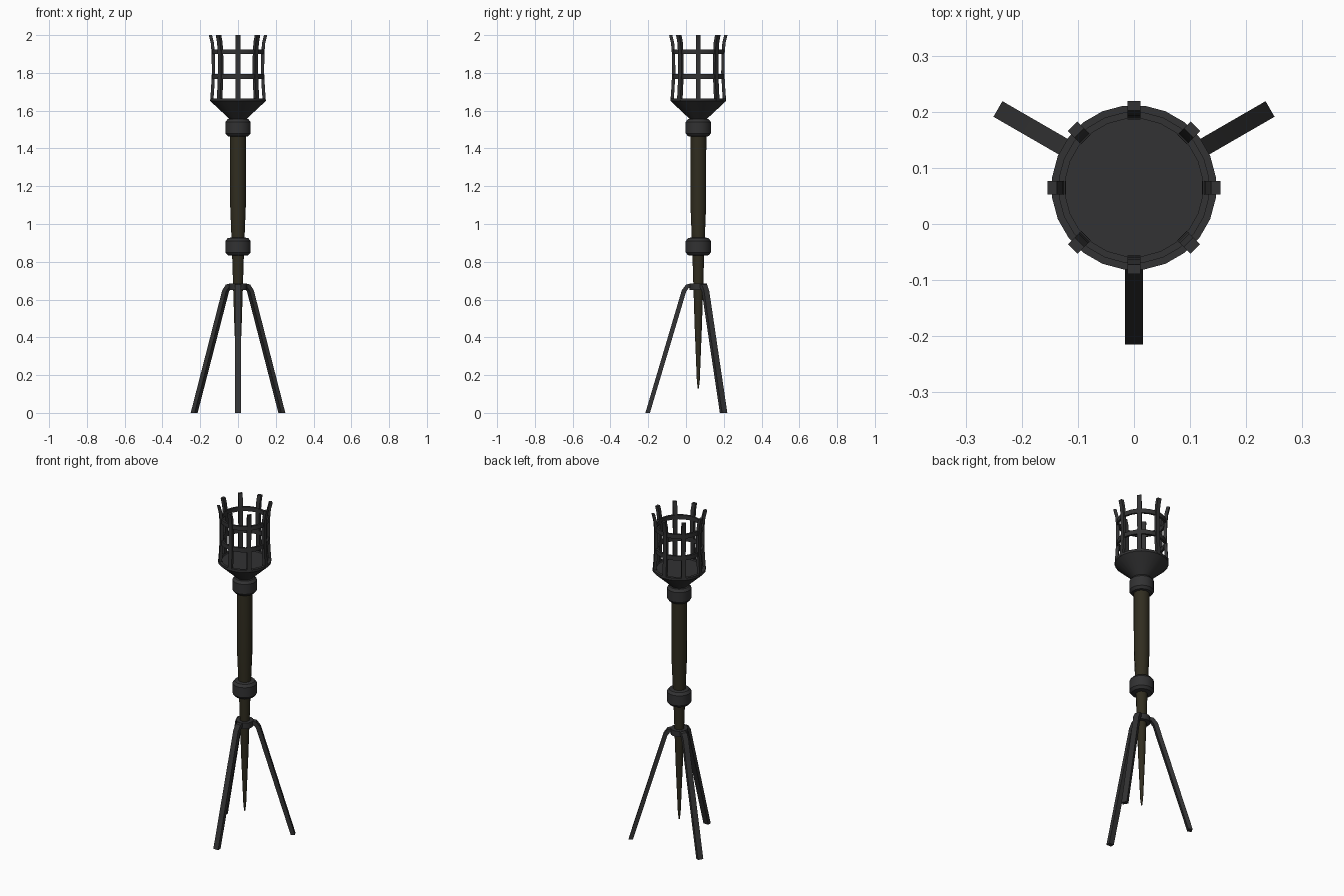
import bpy, bmesh, math
from mathutils import Vector, Matrix

if "Cube" in bpy.data.objects:
    bpy.data.objects.remove(bpy.data.objects["Cube"])

AXIS_Y = 0.065  # centre line of the pole


def material(name, rgb):
    m = bpy.data.materials.new(name)
    m.diffuse_color = (*rgb, 1)
    m.use_nodes = True
    m.node_tree.nodes["Principled BSDF"].inputs["Base Color"].default_value = m.diffuse_color
    return m


IRON = material("dark_iron", (0.032, 0.032, 0.033))
WOOD = material("dark_wood", (0.030, 0.026, 0.014))


def finish(name, bm, mat, angle=35):
    bmesh.ops.recalc_face_normals(bm, faces=bm.faces)
    me = bpy.data.meshes.new(name)
    bm.to_mesh(me)
    bm.free()
    me.materials.append(mat)
    ob = bpy.data.objects.new(name, me)
    ob.location.y = AXIS_Y
    bpy.context.collection.objects.link(ob)
    bpy.context.view_layer.objects.active = ob
    ob.select_set(True)
    bpy.ops.object.shade_smooth_by_angle(angle=math.radians(angle))
    ob.select_set(False)
    return ob


def lathe(name, profile, mat, sides=16, closed=False):
    """Revolve (radius, z) points; open profiles get end caps."""
    bm = bmesh.new()
    rings = [[bm.verts.new((r * math.cos(2 * math.pi * (i + .5) / sides),
                            r * math.sin(2 * math.pi * (i + .5) / sides), z))
              for i in range(sides)] for r, z in profile]
    pairs = list(zip(rings, rings[1:]))
    if closed:
        pairs.append((rings[-1], rings[0]))
    else:
        bm.faces.new(rings[0])
        bm.faces.new(rings[-1])
    for a, b in pairs:
        for i in range(sides):
            j = (i + 1) % sides
            bm.faces.new((a[i], a[j], b[j], b[i]))
    return finish(name, bm, mat)


def bar(name, path, width, thick, angle, mat):
    """Flat bar following a (radius, z) path, turned about the pole."""
    bm = bmesh.new()
    pts = [Vector(p) for p in path]
    loops = []
    for i, p in enumerate(pts):
        d = (pts[min(i + 1, len(pts) - 1)] - pts[max(i - 1, 0)]).normalized()
        n = Vector((d.y, -d.x)) * thick / 2
        if i == len(pts) - 1:
            n = Vector((math.copysign(thick / 2, n.x), 0))  # level end
        loops.append([bm.verts.new((p.x + s * n.x, w * width / 2, p.y + s * n.y))
                      for s, w in ((-1, -1), (1, -1), (1, 1), (-1, 1))])
    for a, b in zip(loops, loops[1:]):
        for i in range(4):
            j = (i + 1) % 4
            bm.faces.new((a[i], a[j], b[j], b[i]))
    bm.faces.new(loops[0])
    bm.faces.new(loops[-1])
    bm.transform(Matrix.Rotation(angle, 4, 'Z'))
    return finish(name, bm, mat)


# Tapered wooden pole
lathe("pole", [(0.003, 0.13), (0.008, 0.17), (0.02, 0.46), (0.033, 0.86),
               (0.043, 1.1), (0.044, 1.52)], WOOD, 12)

# Iron collars on the pole
for name, z in (("lower_collar", 0.88), ("upper_collar", 1.51)):
    lathe(name, [(0.04, z - 0.048), (0.056, z - 0.045), (0.068, z - 0.03),
                 (0.068, z + 0.03), (0.056, z + 0.045), (0.04, z + 0.048)], IRON)

# Tripod: ring and three splayed legs
lathe("leg_ring", [(0.024, 0.65), (0.048, 0.65), (0.048, 0.685), (0.024, 0.685)],
      IRON, closed=True)
for name, deg in (("front_leg", -90), ("back_right_leg", 30), ("back_left_leg", 150)):
    bar(name, [(0.035, 0.672), (0.058, 0.67), (0.076, 0.645), (0.268, 0.0)],
        0.032, 0.024, math.radians(deg), IRON)

# Fire bowl with a flat filled top
lathe("bowl", [(0.035, 1.545), (0.05, 1.56), (0.147, 1.65), (0.147, 1.664),
               (0.13, 1.664), (0.126, 1.658)], IRON, 24)

# Cage: two hoops and eight upright bars with flared tips
for name, z in (("lower_hoop", 1.78), ("upper_hoop", 1.912)):
    lathe(name, [(0.123, z - 0.013), (0.135, z - 0.013),
                 (0.135, z + 0.013), (0.123, z + 0.013)], IRON, 24, closed=True)
for i in range(8):
    bar(f"cage_bar_{i + 1}", [(0.139, 1.65), (0.134, 1.72), (0.130, 1.80),
                              (0.131, 1.90), (0.136, 1.96), (0.146, 2.0)],
        0.024, 0.017, math.radians(45 * i), IRON)
